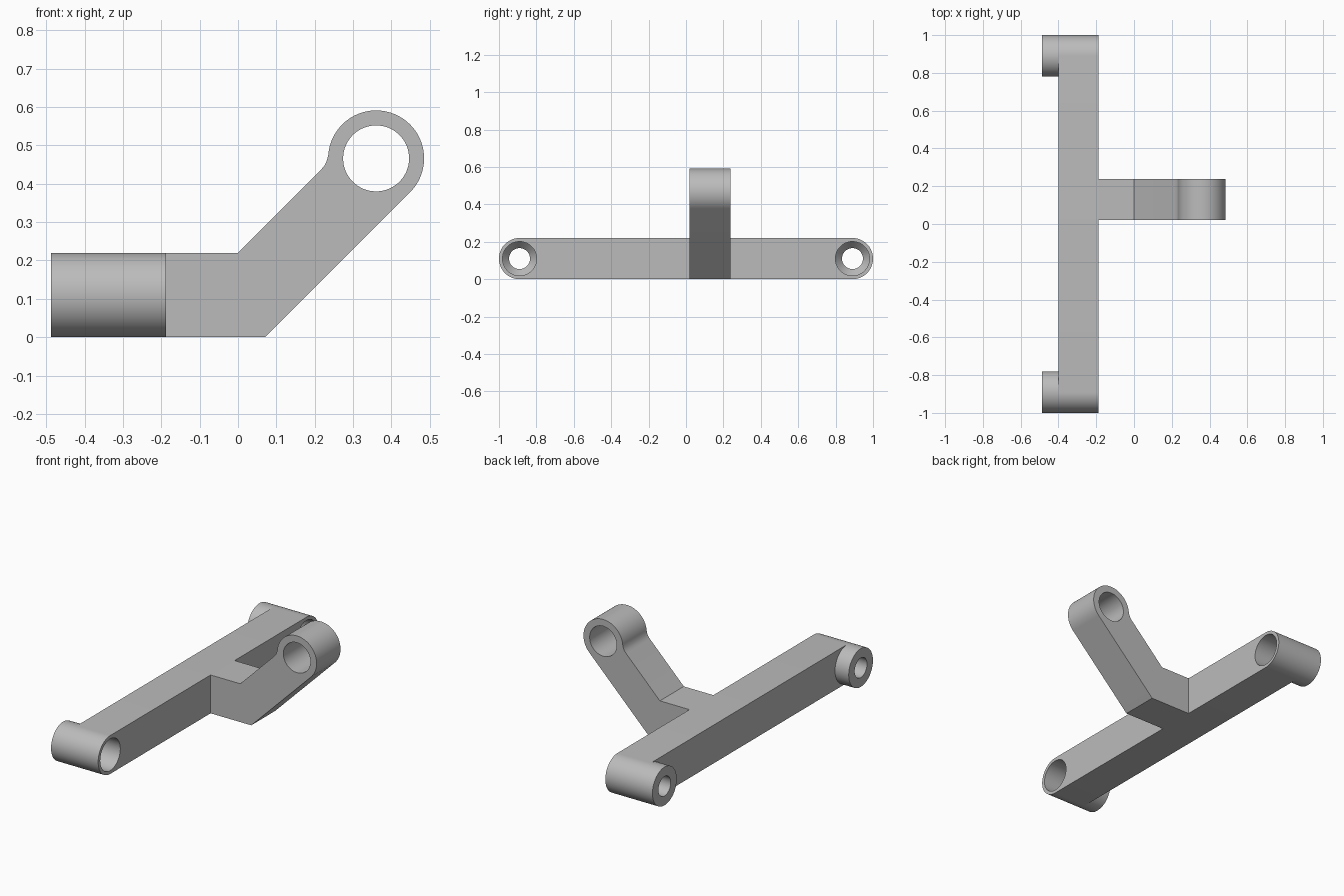
import bpy
import bmesh
import math
from mathutils import Vector

old = bpy.data.objects.get("Cube")
if old:
    bpy.data.objects.remove(old, do_unlink=True)

grey = bpy.data.materials.new("plain grey")
grey.use_nodes = True
colour = (0.5, 0.5, 0.5, 1)
grey.diffuse_color = colour
grey.node_tree.nodes["Principled BSDF"].inputs["Base Color"].default_value = colour


def arc(cx, cy, r, start, end, steps):
    """Points on an arc, angles in degrees."""
    angles = [math.radians(start + (end - start) * i / steps) for i in range(steps + 1)]
    return [(cx + r * math.cos(a), cy + r * math.sin(a)) for a in angles]


def add_object(name, bm):
    bmesh.ops.recalc_face_normals(bm, faces=bm.faces)
    mesh = bpy.data.meshes.new(name)
    bm.to_mesh(mesh)
    bm.free()
    mesh.materials.append(grey)
    ob = bpy.data.objects.new(name, mesh)
    bpy.context.collection.objects.link(ob)
    return ob


def extrude_profile(name, points, offset):
    """Solid made by pushing a closed 3D outline along an offset."""
    bm = bmesh.new()
    face = bm.faces.new([bm.verts.new(p) for p in points])
    made = bmesh.ops.extrude_face_region(bm, geom=[face])
    verts = [v for v in made["geom"] if isinstance(v, bmesh.types.BMVert)]
    bmesh.ops.translate(bm, verts=verts, vec=Vector(offset))
    return add_object(name, bm)


def lathe_x(name, stations, cy, cz, sides=64):
    """Solid of rings (x, radius) around an axis along x."""
    bm = bmesh.new()
    rings = []
    for x, r in stations:
        circle = arc(cy, cz, r, 0, 360, sides)[:-1]
        rings.append([bm.verts.new((x, y, z)) for y, z in circle])
    for a, b in zip(rings, rings[1:]):
        for i in range(sides):
            j = (i + 1) % sides
            bm.faces.new((a[i], a[j], b[j], b[i]))
    bm.faces.new(rings[0])
    bm.faces.new(rings[-1])
    return add_object(name, bm)


def select_only(ob):
    bpy.ops.object.select_all(action="DESELECT")
    ob.select_set(True)
    bpy.context.view_layer.objects.active = ob


def cut(ob, cutter):
    select_only(ob)
    mod = ob.modifiers.new("bore", "BOOLEAN")
    mod.operation = "DIFFERENCE"
    mod.solver = "EXACT"
    mod.object = cutter
    bpy.ops.object.modifier_apply(modifier=mod.name)


R = 0.11            # half height of the bar
END = 0.89          # bore axis distance from the middle
BACK, INNER, FACE = -0.487, -0.4, -0.188

# Long bar with rounded ends
outline = arc(END, R, R, -90, 90, 32) + arc(-END, R, R, 90, 270, 32)
cross_bar = extrude_profile("cross_bar", [(INNER, y, z) for y, z in outline],
                            (FACE - INNER, 0, 0))
parts = [cross_bar]

# End bosses with stepped, tapered bores
for side, name in ((1, "back"), (-1, "front")):
    boss = lathe_x(name + "_boss", [(BACK, R), (INNER, R)], side * END, R)
    bore = lathe_x("bore_cutter",
                   [(BACK - 0.1, 0.056), (-0.385, 0.056), (-0.345, 0.091), (FACE + 0.1, 0.091)],
                   side * END, R)
    cut(boss, bore)
    cut(cross_bar, bore)
    bpy.data.objects.remove(bore, do_unlink=True)
    parts.append(boss)

# Bent arm ending in a ring
CX, CZ, Y0, Y1 = 0.36, 0.466, 0.02, 0.237
profile = [(FACE, 0), (0.07, 0)]
profile += arc(CX, CZ, 0.125, -45, 176, 64)
profile += [(0.231, 0.459), (0.225, 0.447), (0.215, 0.435), (0, 0.22), (FACE, 0.22)]
arm = extrude_profile("bent_arm", [(x, Y0, z) for x, z in profile], (0, Y1 - Y0, 0))
hole = extrude_profile("ring_cutter",
                       [(x, Y0 - 0.1, z) for x, z in arc(CX, CZ, 0.086, 0, 360, 64)[:-1]],
                       (0, Y1 - Y0 + 0.2, 0))
cut(arm, hole)
bpy.data.objects.remove(hole, do_unlink=True)
parts.append(arm)

for ob in parts:
    select_only(ob)
    bpy.ops.object.shade_smooth_by_angle(angle=math.radians(30))
